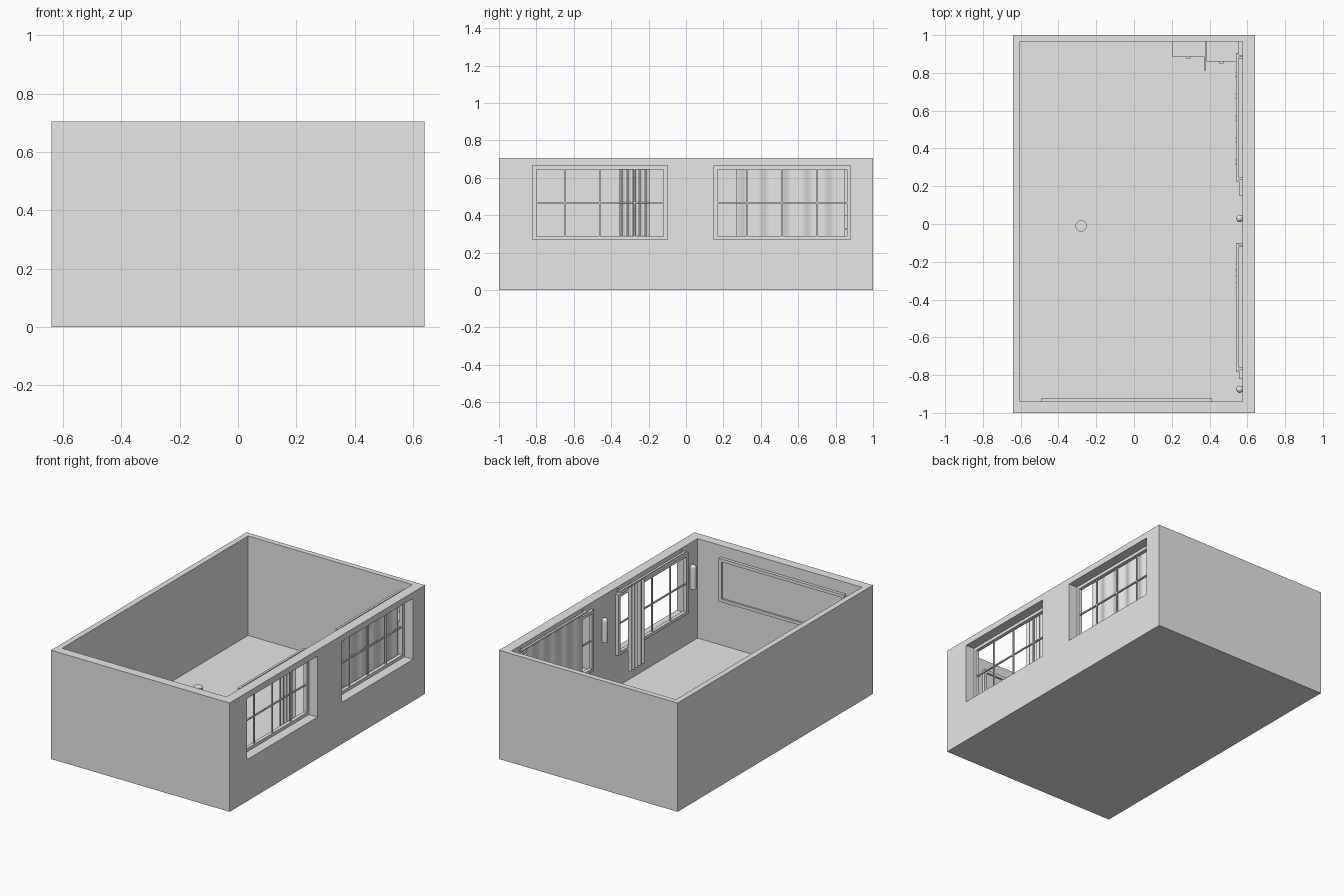
import bpy, bmesh, math

cube = bpy.data.objects.get("Cube")
if cube:
    bpy.data.objects.remove(cube, do_unlink=True)

grey = bpy.data.materials.new("light grey")
grey.use_nodes = True
grey.diffuse_color = (0.8, 0.8, 0.8, 1)
grey.node_tree.nodes["Principled BSDF"].inputs["Base Color"].default_value = (0.8, 0.8, 0.8, 1)


def add_object(name, bm):
    bmesh.ops.recalc_face_normals(bm, faces=bm.faces[:])
    me = bpy.data.meshes.new(name)
    bm.to_mesh(me)
    bm.free()
    ob = bpy.data.objects.new(name, me)
    bpy.context.collection.objects.link(ob)
    me.materials.append(grey)
    return ob


def activate(ob):
    bpy.ops.object.select_all(action='DESELECT')
    bpy.context.view_layer.objects.active = ob
    ob.select_set(True)


def add_box(bm, x, y, z):
    vs = bmesh.ops.create_cube(bm, size=1)["verts"]
    for v in vs:
        for i, (a, b) in enumerate((x, y, z)):
            v.co[i] = a + (v.co[i] + 0.5) * (b - a)


def boxes(name, *items):
    bm = bmesh.new()
    for item in items:
        add_box(bm, *item)
    return add_object(name, bm)


def lathe(name, profile, centre, segments=24):
    """Spin (radius, height) points around a vertical axis."""
    bm = bmesh.new()
    vs = [bm.verts.new((centre[0] + r, centre[1], z)) for r, z in profile]
    es = [bm.edges.new(p) for p in zip(vs, vs[1:])]
    bmesh.ops.spin(bm, geom=vs + es, cent=(centre[0], centre[1], 0), axis=(0, 0, 1),
                   angle=math.tau, steps=segments, use_duplicate=False)
    bmesh.ops.remove_doubles(bm, verts=bm.verts[:], dist=1e-5)
    ob = add_object(name, bm)
    activate(ob)
    bpy.ops.object.shade_smooth_by_angle(angle=math.radians(35))
    return ob


def cut(target, cutter):
    cutter.hide_render = True
    mod = target.modifiers.new("cut", 'BOOLEAN')
    mod.operation = 'DIFFERENCE'
    mod.solver = 'EXACT'
    mod.object = cutter
    activate(target)
    bpy.ops.object.modifier_apply(modifier=mod.name)
    bpy.data.objects.remove(cutter, do_unlink=True)


FLOOR = 0.06
Z0, Z1 = 0.27, 0.665                      # window opening heights
windows = [(-0.82, -0.10), (0.15, 0.88)]  # window openings along y

# Open-topped room shell with two window openings
room = boxes("room_walls_and_floor", ((-0.64, 0.64), (-1, 1), (0, 0.705)))
cut(room, boxes("room_cutter", ((-0.603, 0.575), (-0.94, 0.965), (FLOOR, 1))))
for y0, y1 in windows:
    cut(room, boxes("window_cutter", ((0.5, 0.7), (y0, y1), (Z0, Z1))))


def window(name, y0, y1):
    """Frame ring with three vertical bars and one horizontal bar."""
    t, x, bx = 0.02, (0.555, 0.578), (0.562, 0.571)
    zm = (Z0 + Z1) / 2
    parts = [(x, (y0, y0 + t), (Z0, Z1)), (x, (y1 - t, y1), (Z0, Z1)),
             (x, (y0 + t, y1 - t), (Z0, Z0 + t)), (x, (y0 + t, y1 - t), (Z1 - t, Z1)),
             (bx, (y0 + t, y1 - t), (zm - 0.004, zm + 0.004))]
    for k in (-1, 0, 1):
        c = (y0 + y1) / 2 + k * 0.187
        parts.append((bx, (c - 0.004, c + 0.004), (Z0 + t, Z1 - t)))
    boxes(name, *parts)


def curtain(name, y0, y1, pleats, depth):
    """Pleated sheet hanging on the inner side of the window."""
    bm = bmesh.new()
    n = pleats * 12
    rows = []
    for i in range(n + 1):
        x = 0.545 + depth * math.cos(math.tau * pleats * i / n)
        y = y0 + (y1 - y0) * i / n
        rows.append([bm.verts.new((x, y, z)) for z in (0.135, 0.685)])
    for a, b in zip(rows, rows[1:]):
        bm.faces.new((a[0], b[0], b[1], a[1]))
    ob = add_object(name, bm)
    mod = ob.modifiers.new("cloth thickness", 'SOLIDIFY')
    mod.thickness = 0.002
    mod.offset = 0
    activate(ob)
    bpy.ops.object.modifier_apply(modifier=mod.name)
    bpy.ops.object.shade_smooth_by_angle(angle=math.radians(50))


# Windows, curtains and rails
window("front_window", *windows[0])
window("back_window", *windows[1])
curtain("gathered_curtain", -0.355, -0.195, 5, 0.008)
curtain("drawn_curtain", 0.27, 0.85, 5, 0.008)
for name, y0, y1 in (("front_curtain_rail", -0.78, -0.10), ("back_curtain_rail", 0.225, 0.905)):
    boxes(name, ((0.541, 0.556), (y0, y1), (0.683, 0.693)),
          ((0.556, 0.576), (y0 + 0.01, y0 + 0.02), (0.683, 0.693)),
          ((0.556, 0.576), (y1 - 0.02, y1 - 0.01), (0.683, 0.693)))

# Rounded wall lamps
dome = [(0.019 * math.cos(a), 0.547 + 0.019 * math.sin(a))
        for a in (math.pi / 2 * k / 5 for k in range(5))]
for i, y in enumerate((0.03, -0.875)):
    lathe(f"wall_lamp_{i + 1}", [(0, 0.41), (0.019, 0.41)] + dome + [(0, 0.566)], (0.56, y))

# Framed board on the front wall
X0, X1, B0, B1, T = -0.49, 0.41, 0.35, 0.63, 0.02
FY = (-0.945, -0.92)
boxes("wall_board_frame",
      (((X0, X0 + T)), FY, (B0, B1)), ((X1 - T, X1), FY, (B0, B1)),
      ((X0 + T, X1 - T), FY, (B0, B0 + T)), ((X0 + T, X1 - T), FY, (B1 - T, B1)))
boxes("wall_board_panel", ((X0 + T, X1 - T), (-0.945, -0.932), (B0 + T, B1 - T)))

# Cupboards against the back wall, with an open door and handles
boxes("low_cupboard", ((0.205, 0.372), (0.885, 0.966), (FLOOR, 0.40)))
boxes("tall_cupboard", ((0.385, 0.555), (0.86, 0.966), (FLOOR, 0.50)))
boxes("cupboard_door", ((0.372, 0.378), (0.81, 0.966), (FLOOR, 0.40)))
boxes("cupboard_handles", ((0.275, 0.30), (0.877, 0.886), (0.27, 0.28)),
      ((0.45, 0.475), (0.85, 0.861), (0.32, 0.33)))

# Round stool in the middle of the floor
lathe("stool", [(0, FLOOR), (0.024, FLOOR), (0.024, 0.068), (0.008, 0.074), (0.008, 0.165),
                (0.03, 0.17), (0.03, 0.187), (0, 0.187)], (-0.28, -0.01))
